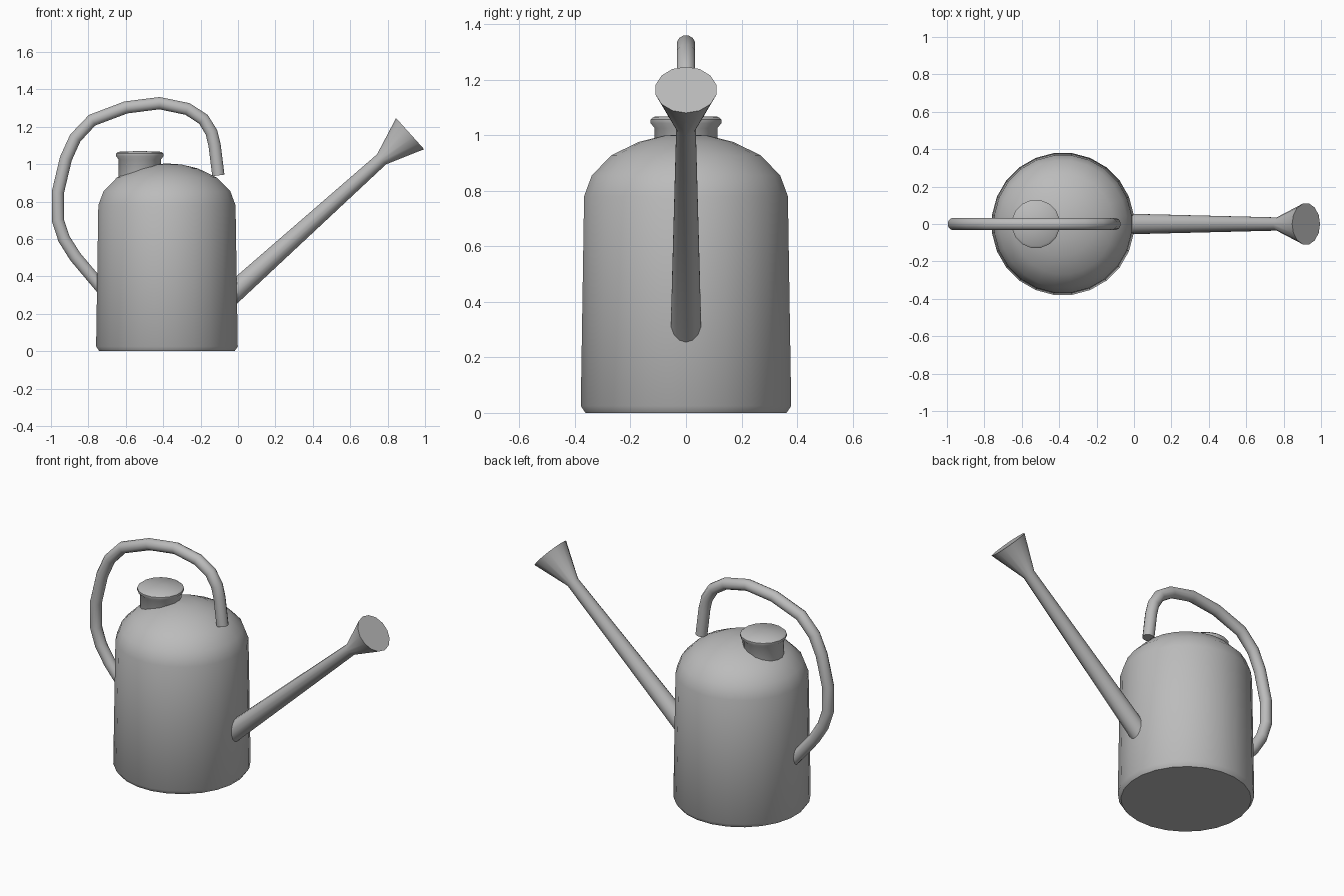
import bpy, bmesh, math
from mathutils import Vector, Matrix

cube = bpy.data.objects.get("Cube")
if cube:
    bpy.data.objects.remove(cube, do_unlink=True)

# Single painted-metal colour
grey = bpy.data.materials.new("plain_grey")
grey.use_nodes = True
colour = (0.5, 0.5, 0.5, 1)
grey.diffuse_color = colour
grey.node_tree.nodes["Principled BSDF"].inputs["Base Color"].default_value = colour


def finish(name, bm, angle=40):
    bmesh.ops.recalc_face_normals(bm, faces=bm.faces)
    mesh = bpy.data.meshes.new(name)
    bm.to_mesh(mesh)
    bm.free()
    mesh.materials.append(grey)
    obj = bpy.data.objects.new(name, mesh)
    bpy.context.collection.objects.link(obj)
    bpy.ops.object.select_all(action='DESELECT')
    obj.select_set(True)
    bpy.context.view_layer.objects.active = obj
    bpy.ops.object.shade_smooth_by_angle(angle=math.radians(angle))
    return obj


def skin(name, rings):
    """Bridge a list of point rings into a capped tube."""
    bm = bmesh.new()
    loops = [[bm.verts.new(p) for p in ring] for ring in rings]
    n = len(loops[0])
    for a, b in zip(loops, loops[1:]):
        for i in range(n):
            j = (i + 1) % n
            bm.faces.new((a[i], a[j], b[j], b[i]))
    bm.faces.new(loops[0])
    bm.faces.new(loops[-1])
    return finish(name, bm)


def ring(centre, side, up, radius, n):
    steps = [math.tau * (i + 0.5) / n for i in range(n)]
    return [centre + radius * (math.cos(t) * side + math.sin(t) * up) for t in steps]


def lathe(name, profile, n, matrix):
    x, y = Vector((1, 0, 0)), Vector((0, 1, 0))
    return skin(name, [[matrix @ p for p in ring(Vector((0, 0, z)), x, y, r, n)]
                       for r, z in profile])


# Tank with bevelled base and domed shoulder
tank = [(0.365, 0), (0.382, 0.025), (0.37, 0.78), (0.342, 0.855), (0.27, 0.928),
        (0.17, 0.976), (0.08, 0.998), (0.01, 1.003)]
lathe("tank", tank, 24, Matrix.Translation((-0.38, 0, 0)))

# Filler neck with flared, closed lid
neck = [(0.115, 0.88), (0.115, 1.025), (0.13, 1.043), (0.13, 1.056),
        (0.118, 1.066), (0.01, 1.07)]
lathe("filler_neck", neck, 16, Matrix.Translation((-0.525, 0, 0)))

# Tapered spout ending in a flared rose
root, tip = Vector((-0.1, 0, 0.245)), Vector((0.92, 0, 1.163))
axis = tip - root
tilt = Matrix.Translation(root) @ axis.to_track_quat('Z', 'Y').to_matrix().to_4x4()
length = axis.length
lathe("spout_and_rose", [(0.058, 0), (0.036, length - 0.205), (0.112, length)], 14, tilt)

# Looped handle
path = [(-0.105, 0.94), (-0.125, 1.1), (-0.142, 1.17), (-0.185, 1.24), (-0.27, 1.295),
        (-0.42, 1.326), (-0.6, 1.303), (-0.78, 1.235), (-0.87, 1.14), (-0.92, 1.03),
        (-0.963, 0.85), (-0.963, 0.7), (-0.93, 0.6), (-0.87, 0.505), (-0.71, 0.315)]
points = [Vector((x, 0, z)) for x, z in path]
across = Vector((0, 1, 0))
rings = []
for i, p in enumerate(points):
    along = (points[min(i + 1, len(points) - 1)] - points[max(i - 1, 0)]).normalized()
    rings.append(ring(p, across, along.cross(across), 0.034, 12))
skin("handle", rings)
